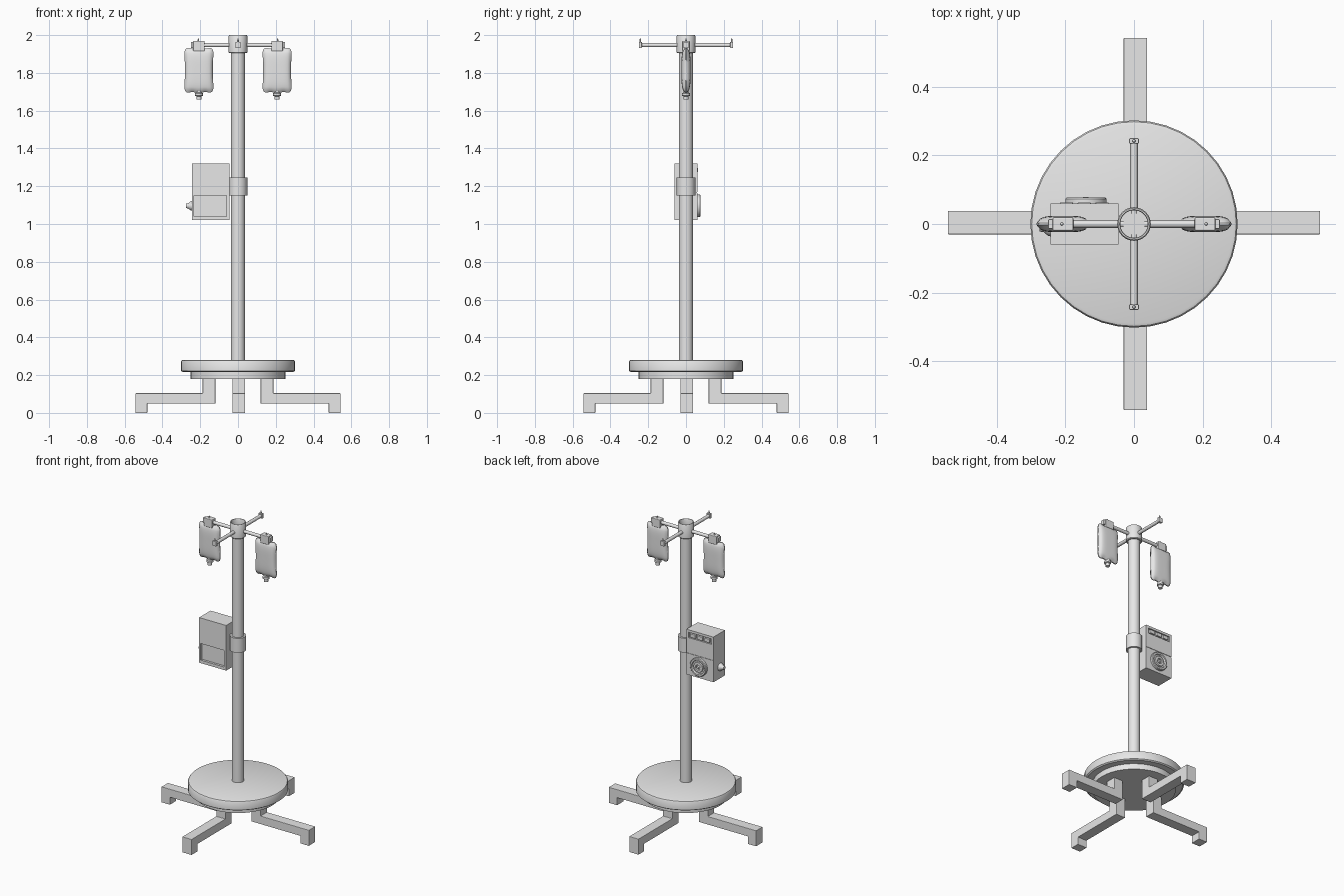
import bpy, bmesh, math
from mathutils import Matrix, Vector

if "Cube" in bpy.data.objects:
    bpy.data.objects.remove(bpy.data.objects["Cube"], do_unlink=True)

grey = bpy.data.materials.new("light grey")
grey.use_nodes = True
grey.diffuse_color = (0.8, 0.8, 0.8, 1)
grey.node_tree.nodes["Principled BSDF"].inputs["Base Color"].default_value = (0.8, 0.8, 0.8, 1)


def finish(name, bm, matrix=None, bevel=0, smooth=True):
    """Turn a bmesh into a named, coloured object."""
    if matrix:
        bmesh.ops.transform(bm, matrix=matrix, verts=bm.verts)
    bmesh.ops.recalc_face_normals(bm, faces=bm.faces)
    mesh = bpy.data.meshes.new(name)
    bm.to_mesh(mesh)
    bm.free()
    mesh.materials.append(grey)
    ob = bpy.data.objects.new(name, mesh)
    bpy.context.collection.objects.link(ob)
    bpy.ops.object.select_all(action='DESELECT')
    ob.select_set(True)
    bpy.context.view_layer.objects.active = ob
    if bevel:
        mod = ob.modifiers.new("bevel", 'BEVEL')
        mod.width, mod.segments = bevel, 2
    if smooth:
        bpy.ops.object.shade_smooth_by_angle(angle=math.radians(35))
    return ob


def box(name, lo, hi, bevel=0, matrix=None):
    bm = bmesh.new()
    bmesh.ops.create_cube(bm, size=1)
    lo, hi = Vector(lo), Vector(hi)
    place = Matrix.Translation((lo + hi) / 2) @ Matrix.Diagonal((*(hi - lo), 1))
    return finish(name, bm, (matrix or Matrix()) @ place, bevel, smooth=False)


def lathe(name, profile, matrix=None, sides=32):
    """Spin (radius, height) points about z; ends at radius 0 close the shape."""
    bm = bmesh.new()
    verts = [bm.verts.new((r, 0, z)) for r, z in profile]
    edges = [bm.edges.new(pair) for pair in zip(verts, verts[1:])]
    bmesh.ops.spin(bm, geom=verts + edges, cent=(0, 0, 0), axis=(0, 0, 1),
                   angle=math.tau, steps=sides, use_duplicate=False)
    bmesh.ops.remove_doubles(bm, verts=bm.verts, dist=1e-5)
    return finish(name, bm, matrix)


def cylinder(name, r, z0, z1, matrix=None, sides=32):
    return lathe(name, [(0, z0), (r, z0), (r, z1), (0, z1)], matrix, sides)


def cut(target, lo, hi):
    cutter = box("cutter", lo, hi)
    cutter.hide_render = True
    mod = target.modifiers.new("cut", 'BOOLEAN')
    mod.operation, mod.solver, mod.object = 'DIFFERENCE', 'EXACT', cutter
    bpy.context.view_layer.objects.active = target
    bpy.ops.object.modifier_apply(modifier=mod.name)
    bpy.data.objects.remove(cutter, do_unlink=True)


def turn(degrees, axis='Z'):
    return Matrix.Rotation(math.radians(degrees), 4, axis)


# Four stepped legs under the base
leg_profile = [(.12, .05), (.48, .05), (.48, 0), (.542, 0),
               (.542, .104), (.187, .104), (.187, .185), (.12, .185)]
for i, side in enumerate(("left", "back", "right", "front")):
    bm = bmesh.new()
    face = bm.faces.new([bm.verts.new((x, -.034, z)) for x, z in leg_profile])
    out = bmesh.ops.extrude_face_region(bm, geom=[face])
    moved = [v for v in out["geom"] if isinstance(v, bmesh.types.BMVert)]
    bmesh.ops.translate(bm, verts=moved, vec=(0, .068, 0))
    offset = (0, .004, 0) if i % 2 == 0 else (.004, 0, 0)
    finish(side + "_leg", bm, Matrix.Translation(offset) @ turn(90 * i), .002, False)

# Round base in two steps
cylinder("lower_base", .252, .18, .22, sides=40)
lathe("upper_base", [(0, .217), (.294, .217), (.302, .223), (.302, .272),
                     (.298, .278), (.29, .281), (0, .281)], sides=40)

# Pole, clamp and open top collar
cylinder("pole", .037, .27, 1.955)
cylinder("pole_clamp", .049, 1.15, 1.246)
lathe("top_collar", [(.036, 1.905), (.045, 1.905), (.049, 1.909), (.049, 1.995), (.046, 2),
                     (.042, 2), (.04, 1.996), (.04, 1.955), (0, 1.955)])

# Four hanging arms with end stops and upright pins
for i, side in enumerate(("left", "back", "right", "front")):
    m = turn(90 * i)
    cylinder(side + "_arm", .011, .03, .242, m @ Matrix.Translation((0, 0, 1.947)) @ turn(90, 'Y'), 16)
    box(side + "_arm_stop", (.234, -.014, 1.932), (.25, .014, 1.964), .002, m)
    pin_at = .21 if i % 2 == 0 else .242
    lathe(side + "_arm_pin", [(0, 1.95), (.006, 1.955), (.004, 1.975), (0, 1.986)],
          m @ Matrix.Translation((pin_at, 0, 0)), 10)


# Fluid bags hanging from the side arms
def bag(name, cx):
    bm = bmesh.new()
    n = 16
    bmesh.ops.create_cube(bm, size=2)
    bmesh.ops.subdivide_edges(bm, edges=bm.edges[:], cuts=n - 1, use_grid_fill=True)
    for v in bm.verts:
        u, w, d = v.co.x, v.co.z, v.co.y
        bulge = ((1 - u ** 4) * (1 - w ** 4)) ** .5
        wide = .074 + .005 * w * w - .008 * max(0, abs(w) - .85) / .15
        top = .119 - .01 * max(0, abs(u) - .8) / .2
        ripple = .004 * math.cos(u * math.pi * 2) * abs(w) ** 6
        v.co = (cx + u * wide, d * (.003 + .021 * bulge), 1.814 + w * (top + ripple))
    ob = finish(name + "_bag", bm)
    bpy.ops.object.shade_smooth()
    lathe(name + "_bag_port", [(0, 1.658), (.013, 1.658), (.013, 1.676), (.021, 1.679),
                               (.021, 1.692), (.014, 1.696), (.014, 1.72), (0, 1.72)],
          Matrix.Translation((cx, 0, 0)), 16)
    box(name + "_bag_hanger", (cx - .03, -.02, 1.915), (cx + .03, .02, 1.97), .004)


bag("left", .207)
bag("right", -.207)

# Pump unit with front recess, rear groove and rear button slot
pump = box("pump_housing", (-.244, -.06, 1.02), (-.045, .06, 1.32))
cut(pump, (-.233, -.08, 1.04), (-.062, -.045, 1.15))
cut(pump, (-.26, .057, 1.163), (-.03, .08, 1.169))
cut(pump, (-.228, .05, 1.268), (-.062, .08, 1.304))
for i in range(3):
    x = -.197 + i * .052
    box("pump_button_%d" % (i + 1), (x - .019, .045, 1.274), (x + .019, .063, 1.298), .002)

# Rear dial with raised rings
lathe("pump_dial", [(0, .05), (.06, .05), (.06, .073), (.056, .077), (.046, .077),
                    (.043, .066), (.034, .066), (.032, .074), (.018, .074),
                    (.016, .068), (.01, .068), (.008, .078), (0, .078)],
      Matrix.Translation((-.14, 0, 1.096)) @ turn(-90, 'X'))

# Side connector
lathe("pump_connector", [(0, 0), (.026, 0), (.024, .008), (.014, .02), (.012, .032), (0, .032)],
      Matrix.Translation((-.243, -.01, 1.096)) @ turn(-90, 'Y'), 12)
